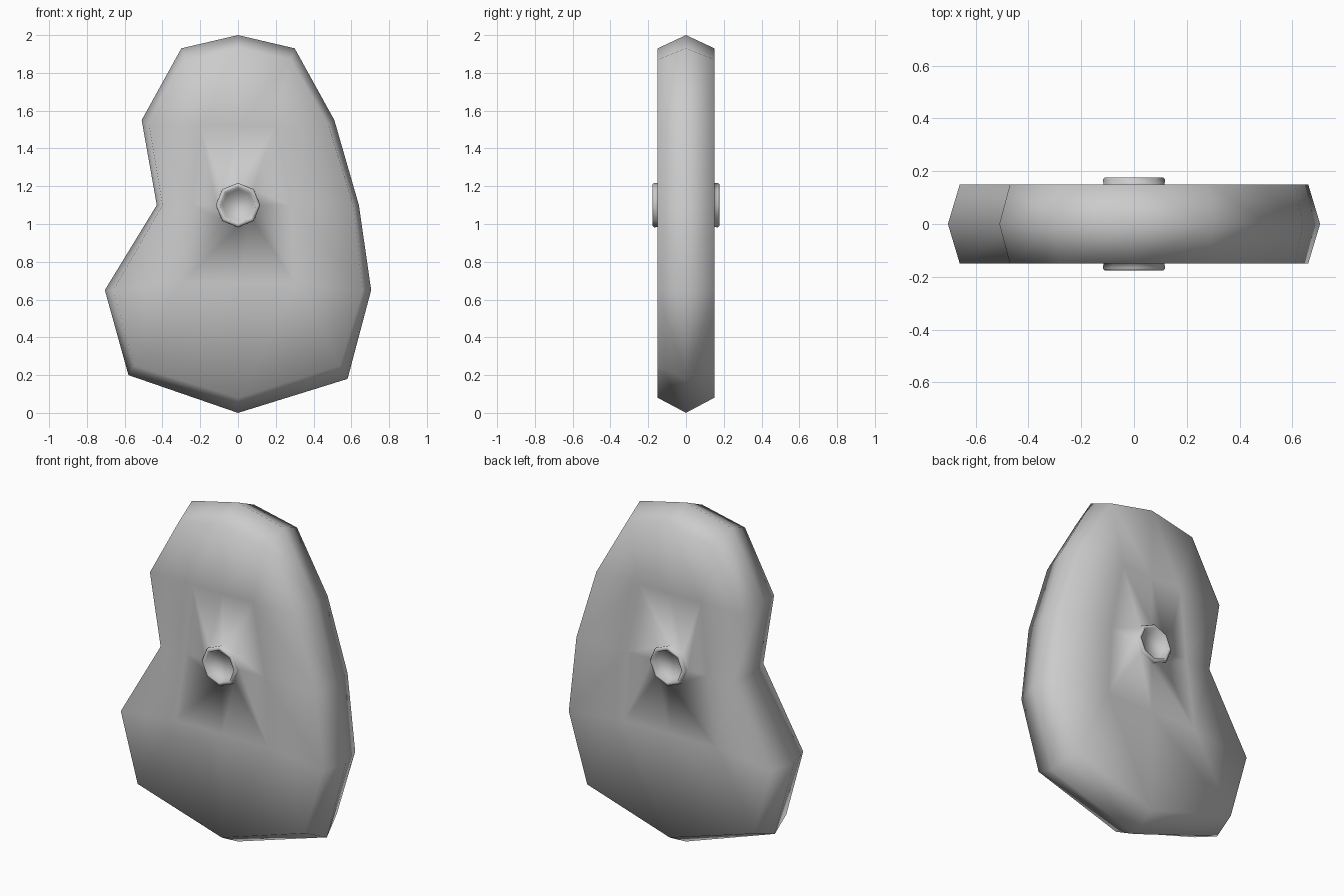
import bpy, bmesh, math

if "Cube" in bpy.data.objects:
    bpy.data.objects.remove(bpy.data.objects["Cube"])

# Single plain grey
grey = bpy.data.materials.new("plain_grey")
grey.use_nodes = True
colour = (0.6, 0.6, 0.6, 1)
grey.diffuse_color = colour
grey.node_tree.nodes["Principled BSDF"].inputs["Base Color"].default_value = colour

# Profiles in (x, z), clockwise from the top as seen from the front
RIM = [(0, 2), (.3, 1.93), (.51, 1.55), (.64, 1.1), (.705, .65), (.58, .18),
       (0, 0), (-.58, .2), (-.705, .65), (-.43, 1.1), (-.51, 1.55), (-.3, 1.93)]
FACE_EDGE = [(0, 1.93), (.28, 1.87), (.48, 1.52), (.61, 1.1), (.66, .65), (.54, .25),
             (0, .08), (-.55, .25), (-.66, .65), (-.4, 1.1), (-.47, 1.52), (-.28, 1.87)]
PANEL = [(0, 1.52), (.2, 1.52), (.28, 1.1), (.3, .69),
         (0, .69), (-.3, .69), (-.24, 1.1), (-.2, 1.52)]
# Which panel corner each face-edge point joins to
LINK = [0, 1, 1, 2, 3, 3, 4, 5, 5, 6, 7, 7]

# Hub steps as (radius, depth): base, outer wall, lip, inner lip, recess floor
HUB = [(.115, .147), (.118, .168), (.11, .177), (.096, .177), (.084, .14)]
HUB_Z = 1.1

bm = bmesh.new()


def ring(points, y):
    return [bm.verts.new((x, y, z)) for x, z in points]


def octagon(radius):
    return [(radius * math.sin(i * math.pi / 4),
             HUB_Z + radius * math.cos(i * math.pi / 4)) for i in range(8)]


def bridge(outer, inner, link=None):
    """Join two rings; linked corners that coincide give triangles."""
    n = len(outer)
    link = link or list(range(n))
    for i in range(n):
        j = (i + 1) % n
        loop = [inner[link[i]], inner[link[j]], outer[j], outer[i]]
        bm.faces.new(list(dict.fromkeys(loop)))


# Rim and front face
rim = ring(RIM, 0)
edge = ring(FACE_EDGE, -.15)
panel = ring(PANEL, -.147)
bridge(rim, edge)
bridge(edge, panel, LINK)

# Hub raised from the face, with a recessed floor
last = panel
for radius, depth in HUB:
    step = ring(octagon(radius), -depth)
    bridge(last, step)
    last = step
bm.faces.new(last[::-1])

for f in bm.faces:
    f.smooth = True

mesh = bpy.data.meshes.new("bean_body_with_hub")
bm.to_mesh(mesh)
bm.free()
mesh.materials.append(grey)
body = bpy.data.objects.new("bean_body_with_hub", mesh)
bpy.context.collection.objects.link(body)

# Matching back half
mirror = body.modifiers.new("back_half", 'MIRROR')
mirror.use_axis = (False, True, False)
mirror.use_mirror_merge = True
mirror.merge_threshold = .0005
